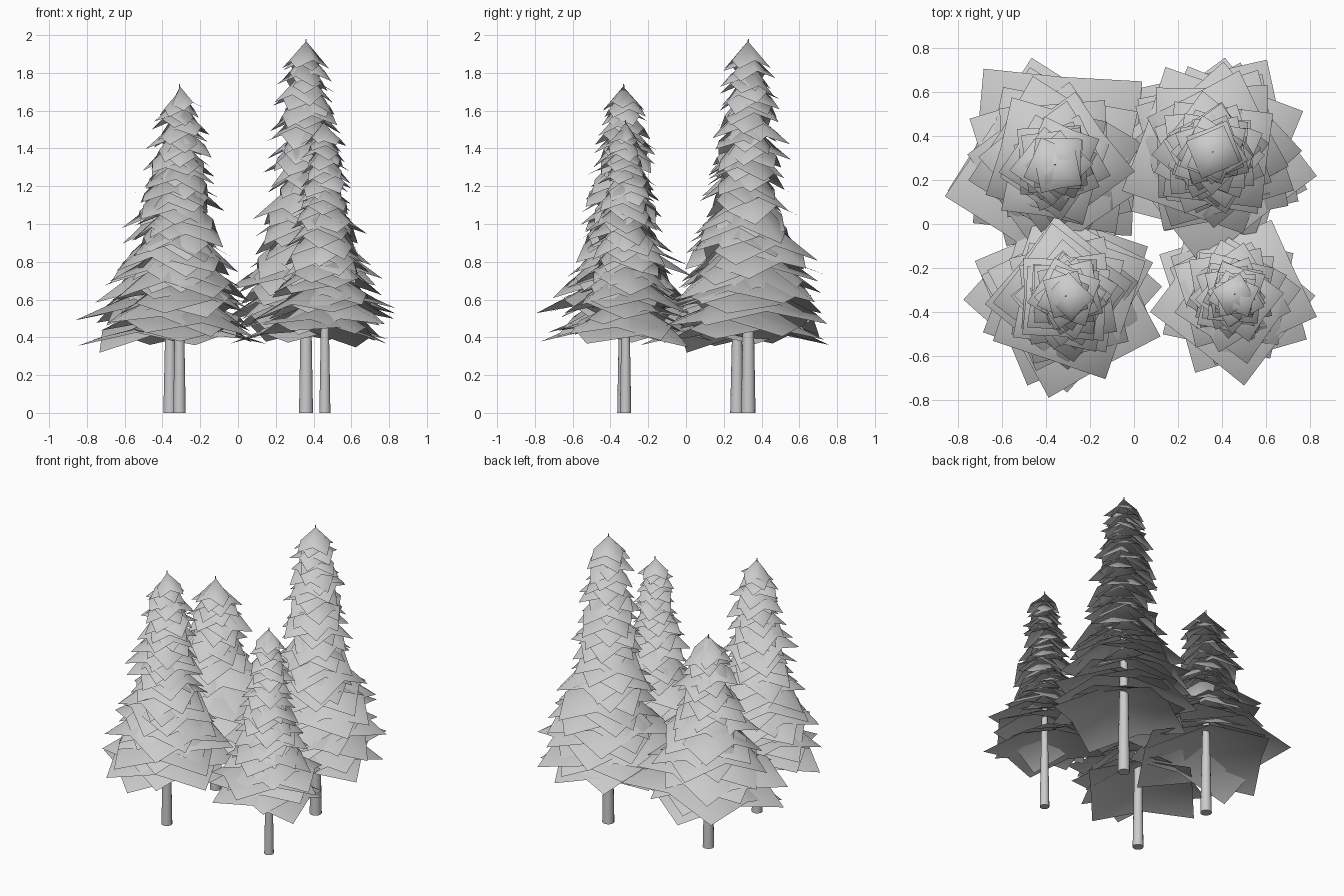
import bpy, bmesh, math, random
from mathutils import Matrix, Vector

cube = bpy.data.objects.get("Cube")
if cube:
    bpy.data.objects.remove(cube, do_unlink=True)

random.seed(7)
grey = bpy.data.materials.new("light grey")
grey.use_nodes = True
COLOUR = (0.6, 0.6, 0.6, 1)
grey.diffuse_color = COLOUR
grey.node_tree.nodes["Principled BSDF"].inputs["Base Color"].default_value = COLOUR

# Crown outline: height fraction, reach of the sheet corners
OUTLINE = [(0, 1.04), (0.13, 0.91), (0.24, 0.76), (0.35, 0.63), (0.45, 0.54),
           (0.6, 0.47), (0.83, 0.36), (1, 0.27)]


def reach(t):
    for (a, ra), (b, rb) in zip(OUTLINE, OUTLINE[1:]):
        if t <= b:
            return ra + (rb - ra) * (t - a) / (b - a)
    return OUTLINE[-1][1]


def finish(bm, name, angle):
    mesh = bpy.data.meshes.new(name)
    bm.to_mesh(mesh)
    bm.free()
    obj = bpy.data.objects.new(name, mesh)
    bpy.context.collection.objects.link(obj)
    mesh.materials.append(grey)
    bpy.ops.object.select_all(action='DESELECT')
    obj.select_set(True)
    bpy.context.view_layer.objects.active = obj
    bpy.ops.object.shade_smooth_by_angle(angle=math.radians(angle))


def add_sheet(bm, centre, corner, slope, turn):
    # A square needle sheet, folded down from its centre along the middle lines
    grid = bmesh.ops.create_grid(bm, x_segments=2, y_segments=2, size=corner * 0.71)
    tilt = Matrix.Rotation(random.uniform(-0.12, 0.12), 4, 'X')
    tilt = tilt @ Matrix.Rotation(random.uniform(-0.12, 0.12), 4, 'Y')
    stretch = random.uniform(0.9, 1.06)
    place = Matrix.Translation(centre) @ tilt @ Matrix.Rotation(turn, 4, 'Z')
    for v in grid["verts"]:
        v.co.z = -slope * v.co.length
        v.co.x *= stretch
        v.co = place @ v.co


def make_tree(name, x, y, height, skirt, spread, thick, layers):
    # Tapered trunk
    bm = bmesh.new()
    bmesh.ops.create_cone(bm, cap_ends=True, segments=14, radius1=thick,
                          radius2=0.003, depth=height,
                          matrix=Matrix.Translation((x, y, height / 2)))
    finish(bm, name + "_trunk", 40)

    # Stack of turned, drooping sheets, evenly spaced by their rims
    bm = bmesh.new()
    turn = random.uniform(0, 1.5)
    top_rim = height - 0.3 * spread
    for i in range(layers):
        t = i / (layers - 1)
        corner = spread * reach(t) * random.uniform(0.92, 1.06)
        slope = 0.45 + 0.5 * min(1, t * 3) + 0.15 * t
        rim = skirt + (top_rim - skirt) * t
        apex = min(rim + slope * corner, height - 0.012)
        wobble = 0.06 * corner
        centre = Vector((x + random.uniform(-wobble, wobble),
                         y + random.uniform(-wobble, wobble), apex))
        add_sheet(bm, centre, corner, slope, turn)
        turn += random.uniform(0.4, 1.2)
    finish(bm, name + "_foliage", 100)


make_tree("back_left_tree", 0.36, 0.33, 1.98, 0.38, 0.47, 0.038, 38)
make_tree("front_right_tree", -0.31, -0.33, 1.74, 0.38, 0.45, 0.034, 34)
make_tree("back_right_tree", -0.36, 0.27, 1.46, 0.36, 0.49, 0.036, 28)
make_tree("front_left_tree", 0.46, -0.32, 1.55, 0.39, 0.37, 0.030, 32)
